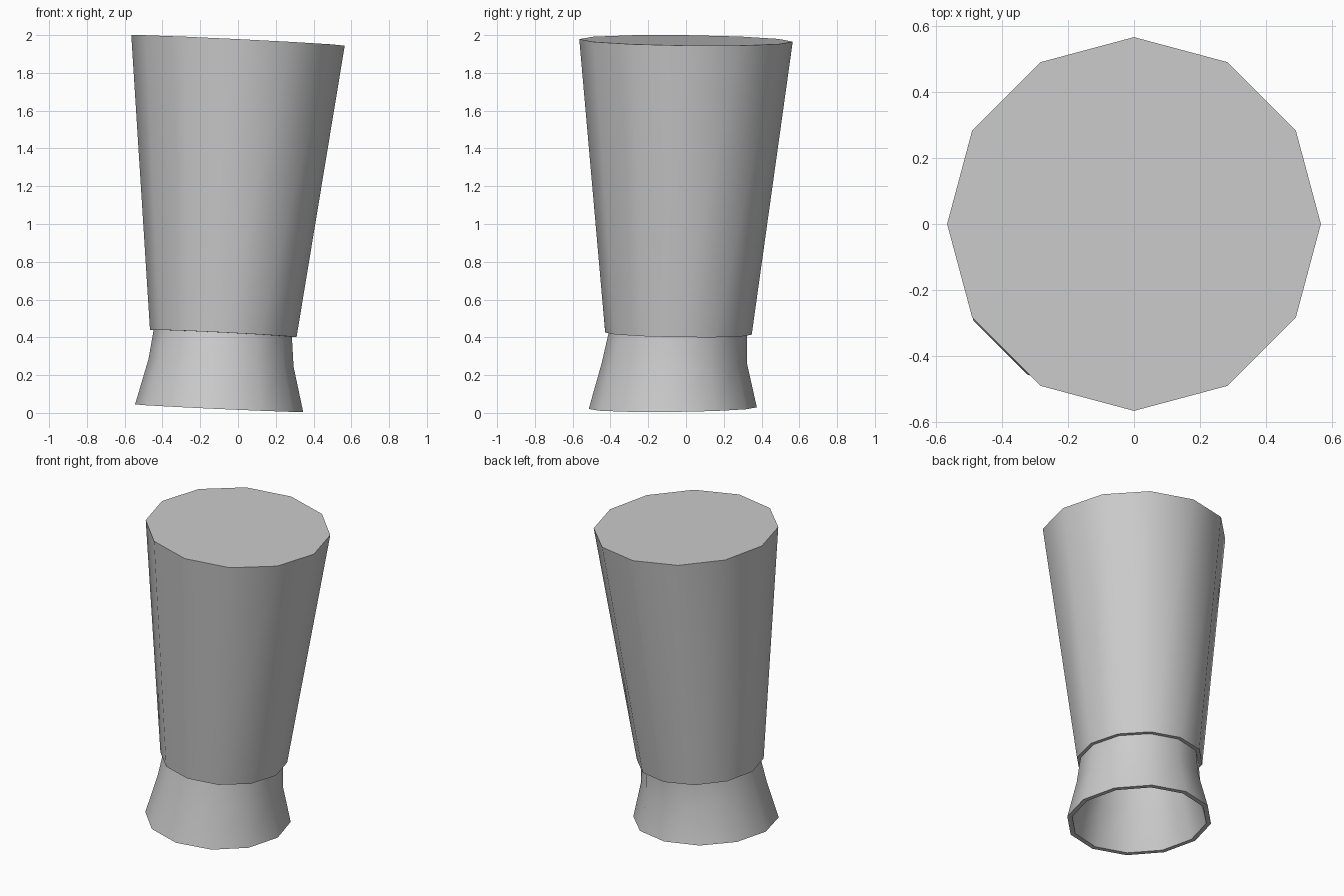
import bpy
import bmesh
from math import cos, sin, pi, radians

SIDES = 12

old = bpy.data.objects.get("Cube")
if old:
    bpy.data.objects.remove(old, do_unlink=True)

grey = bpy.data.materials.new("light_grey")
grey.use_nodes = True
colour = (0.6, 0.6, 0.6, 1)
grey.diffuse_color = colour
grey.node_tree.nodes["Principled BSDF"].inputs["Base Color"].default_value = colour


def leaning_tube(name, rings, cap_start, cap_end):
    """Skin tilted rings given as (x, y, z, radius, slope_x, slope_y)."""
    bm = bmesh.new()
    loops = []
    for x, y, z, r, sx, sy in rings:
        loop = []
        for i in range(SIDES):
            dx, dy = r * cos(2 * pi * i / SIDES), r * sin(2 * pi * i / SIDES)
            loop.append(bm.verts.new((x + dx, y + dy, z + sx * dx + sy * dy)))
        loops.append(loop)
    for a, b in zip(loops, loops[1:]):
        for i in range(SIDES):
            j = (i + 1) % SIDES
            bm.faces.new((a[i], a[j], b[j], b[i]))
    if cap_start:
        bm.faces.new(loops[0][::-1])
    if cap_end:
        bm.faces.new(loops[-1])
    mesh = bpy.data.meshes.new(name)
    bm.to_mesh(mesh)
    bm.free()
    mesh.materials.append(grey)
    obj = bpy.data.objects.new(name, mesh)
    bpy.context.collection.objects.link(obj)
    bpy.ops.object.select_all(action="DESELECT")
    obj.select_set(True)
    bpy.context.view_layer.objects.active = obj
    bpy.ops.object.shade_smooth_by_angle(angle=radians(40))
    return obj


# Tapered solid body with a flat top
leaning_tube("body", [
    (-0.078, -0.04, 0.42, 0.388, -0.05, -0.015),
    (0, 0, 1.972, 0.565, -0.049, -0.012),
], True, True)

# Flared hollow foot: inside wall downward, rim, then outside wall upward
leaning_tube("foot", [
    (-0.08, -0.042, 0.41, 0.335, -0.05, -0.015),
    (-0.09, -0.062, 0.265, 0.35, -0.05, 0),
    (-0.10, -0.07, 0.025, 0.415, -0.045, 0.01),
    (-0.10, -0.07, 0.025, 0.445, -0.045, 0.01),
    (-0.09, -0.062, 0.265, 0.384, -0.05, 0),
    (-0.08, -0.042, 0.43, 0.365, -0.05, -0.015),
], True, False)
